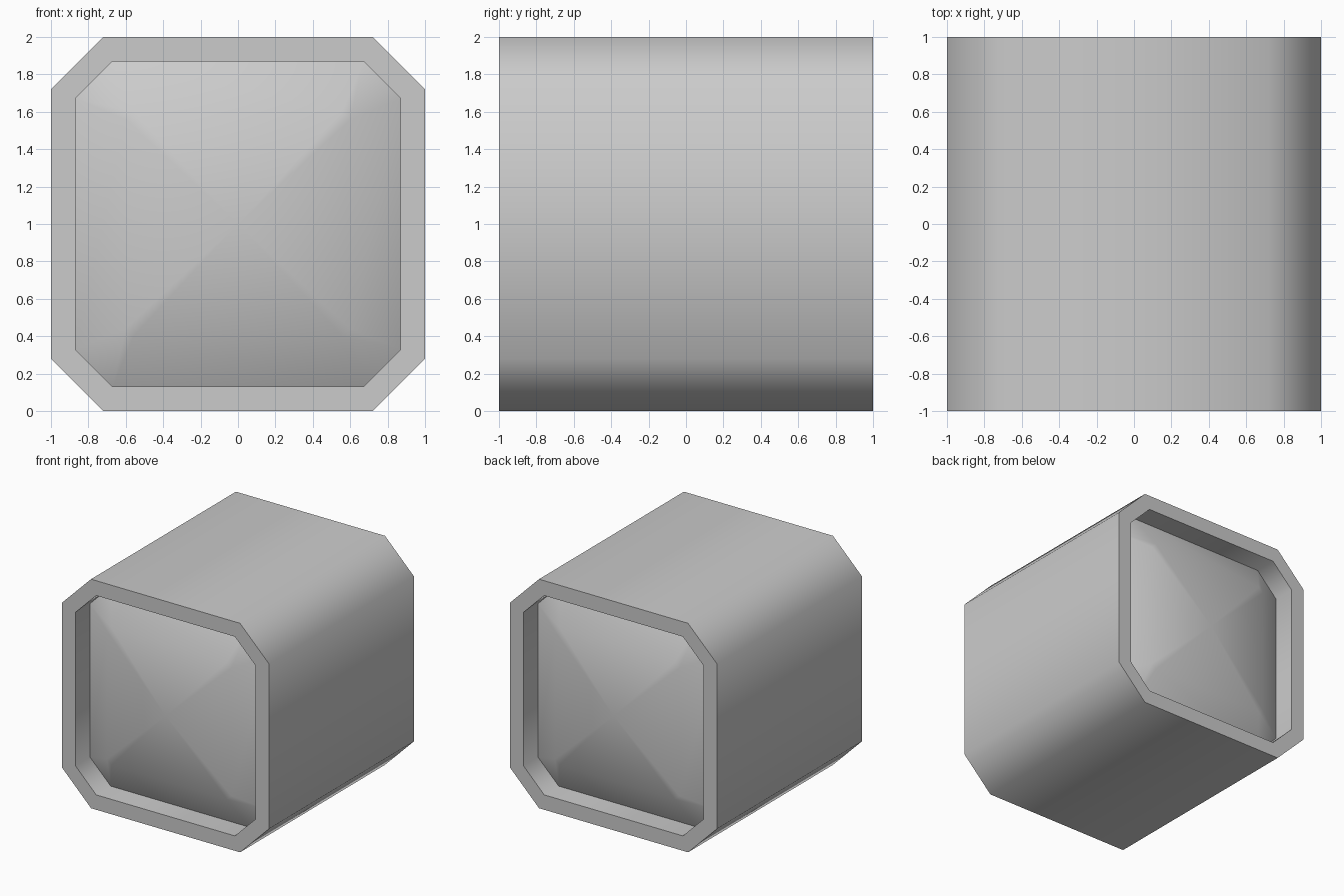
import bpy
import bmesh
import math

# Remove the default cube
cube = bpy.data.objects.get("Cube")
if cube:
    bpy.data.objects.remove(cube, do_unlink=True)

# Single grey material
GREY = (0.6, 0.6, 0.6, 1.0)
grey = bpy.data.materials.new("plain_grey")
grey.use_nodes = True
grey.diffuse_color = GREY
grey.node_tree.nodes["Principled BSDF"].inputs["Base Color"].default_value = GREY


def octagon(half, flat):
    """Cut-corner square outline; flat is half the length of a straight side."""
    right = [(half, -flat), (half, flat)]
    top = [(flat, half), (-flat, half)]
    return right + top + [(-x, -z) for x, z in right + top]


def loft(name, sections):
    """Bridge cut-corner sections (half, flat, y) into one solid."""
    bm = bmesh.new()
    rings = [[bm.verts.new((x, y, z + 1)) for x, z in octagon(half, flat)]
             for half, flat, y in sections]
    for a, b in zip(rings, rings[1:]):
        for i in range(len(a)):
            j = (i + 1) % len(a)
            bm.faces.new((a[i], a[j], b[j], b[i]))
    # Collapse zero-size sections into apex points
    bmesh.ops.remove_doubles(bm, verts=bm.verts, dist=0.0001)
    bmesh.ops.recalc_face_normals(bm, faces=bm.faces)
    mesh = bpy.data.meshes.new(name)
    bm.to_mesh(mesh)
    bm.free()
    mesh.materials.append(grey)
    obj = bpy.data.objects.new(name, mesh)
    bpy.context.collection.objects.link(obj)
    bpy.ops.object.select_all(action="DESELECT")
    obj.select_set(True)
    bpy.context.view_layer.objects.active = obj
    bpy.ops.object.shade_smooth_by_angle(angle=math.radians(52))


# Back half of the profile: domed centre, recess floor, rim, outer wall
back_half = [
    (0.0, 0.0, 1.0),        # apex, level with the rim
    (0.6, 0.558, 0.95),     # shoulder of the shallow pyramid
    (0.87, 0.67, 0.8),      # foot of the recess
    (0.87, 0.67, 1.0),      # inner rim edge
    (1.0, 0.72, 1.0),       # outer rim edge
]
front_half = [(half, flat, -y) for half, flat, y in back_half]
loft("capped_tube", front_half + back_half[::-1])
